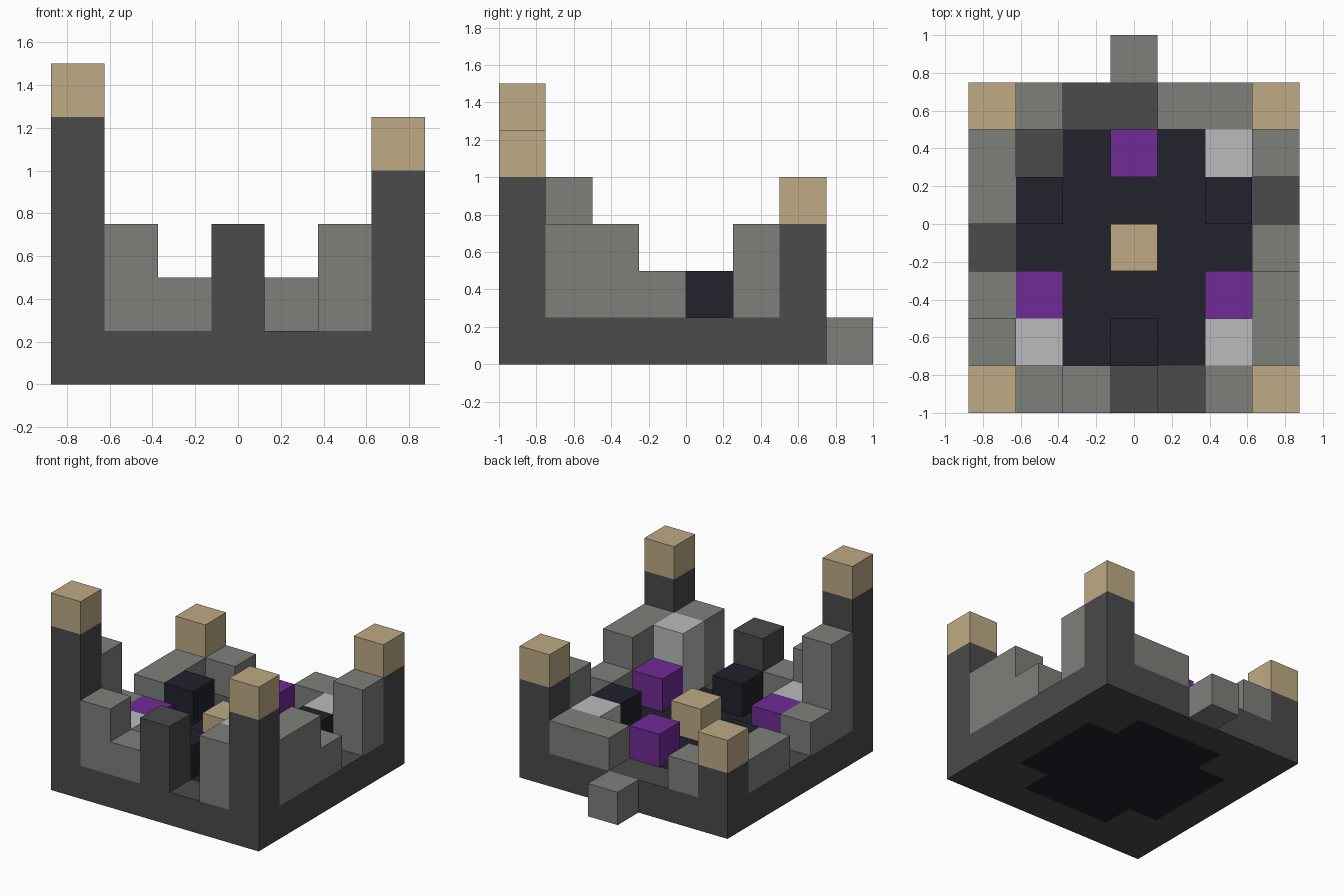
import bpy, bmesh
from mathutils import Vector

cube = bpy.data.objects.get("Cube")
if cube:
    bpy.data.objects.remove(cube, do_unlink=True)

S = 0.25                                  # block size
ORIGIN = Vector((-0.875, -1.0, 0.0))      # corner of the block grid


def material(name, r, g, b):
    m = bpy.data.materials.new(name)
    m.use_nodes = True
    m.diffuse_color = (r, g, b, 1)
    m.node_tree.nodes["Principled BSDF"].inputs["Base Color"].default_value = (r, g, b, 1)
    return m


sand = material("sand", .52, .40, .235)
dark = material("dark_stone", .069, .069, .069)
grey = material("grey_stone", .205, .216, .195)
pale = material("pale_stone", .479, .497, .503)
purple = material("purple", .162, .025, .305)
navy = material("navy", .0152, .016, .025)

cells = {}      # block position -> part name
parts = {}      # part name -> material


def column(part, mat, i, j, top, bottom=1):
    """Stack blocks of one part at grid square (i, j)."""
    parts[part] = mat
    for k in range(bottom, top):
        cells[i, j, k] = part


# Base slab with a cross-shaped courtyard floor
for i in range(7):
    for j in range(7):
        dx, dy = abs(i - 3), abs(j - 3)
        if max(dx, dy) < 3 and dx + dy < 4:
            column("courtyard_floor", navy, i, j, 1, 0)
        else:
            column("foundation", dark, i, j, 1, 0)

# Corner towers with sand caps
for i, j, h in ((0, 0, 6), (6, 0, 5), (6, 6, 4), (0, 6, 3)):
    column("corner_towers", dark, i, j, h - 1)
    column("tower_caps", sand, i, j, h, h - 1)

# Ruined walls: block height per square, 1 leaves a gap
for n, h in enumerate((3, 2, 1, 1, 3), 1):
    column("front_wall", grey, n, 0, h)
for n, h in enumerate((2, 1, 1, 2, 2), 1):
    column("back_wall", grey, n, 6, h)
for n, h in enumerate((4, 2, 1, 2, 2), 1):
    column("right_wall", grey, 0, n, h)
for n, h in enumerate((3, 3, 2, 1, 3), 1):
    column("left_wall", grey, 6, n, h)
column("front_pillar", dark, 3, 0, 3)
column("back_step", grey, 3, 7, 1, 0)

# Blocks standing in the courtyard
for i, j, h in ((1, 1, 2), (5, 1, 3), (5, 5, 2)):
    column("pale_blocks", pale, i, j, h)
for i, j in ((1, 2), (5, 2), (3, 5)):
    column("purple_blocks", purple, i, j, 2)
for i, j in ((3, 1), (1, 4), (5, 4)):
    column("navy_blocks", navy, i, j, 2)
column("centre_block", sand, 3, 3, 2)


def build(part, mat):
    """Make the exposed shell of one part, with flat areas merged."""
    bm = bmesh.new()
    for cell in [c for c, p in cells.items() if p == part]:
        centre = ORIGIN + (Vector(cell) + Vector((.5, .5, .5))) * S
        for axis in range(3):
            for sign in (-1, 1):
                step = Vector((0, 0, 0))
                step[axis] = sign
                if tuple(int(a + b) for a, b in zip(cell, step)) in cells:
                    continue
                u = Vector((0, 0, 0))
                u[(axis + 1) % 3] = 1
                v = step.cross(u)
                corners = (-u - v, u - v, u + v, v - u)
                bm.faces.new([bm.verts.new(centre + (step + c) * S / 2) for c in corners])
    bmesh.ops.remove_doubles(bm, verts=bm.verts, dist=1e-4)
    bmesh.ops.dissolve_limit(bm, angle_limit=0.01, verts=bm.verts, edges=bm.edges)
    mesh = bpy.data.meshes.new(part)
    bm.to_mesh(mesh)
    bm.free()
    mesh.materials.append(mat)
    bpy.context.collection.objects.link(bpy.data.objects.new(part, mesh))


for part, mat in parts.items():
    build(part, mat)
